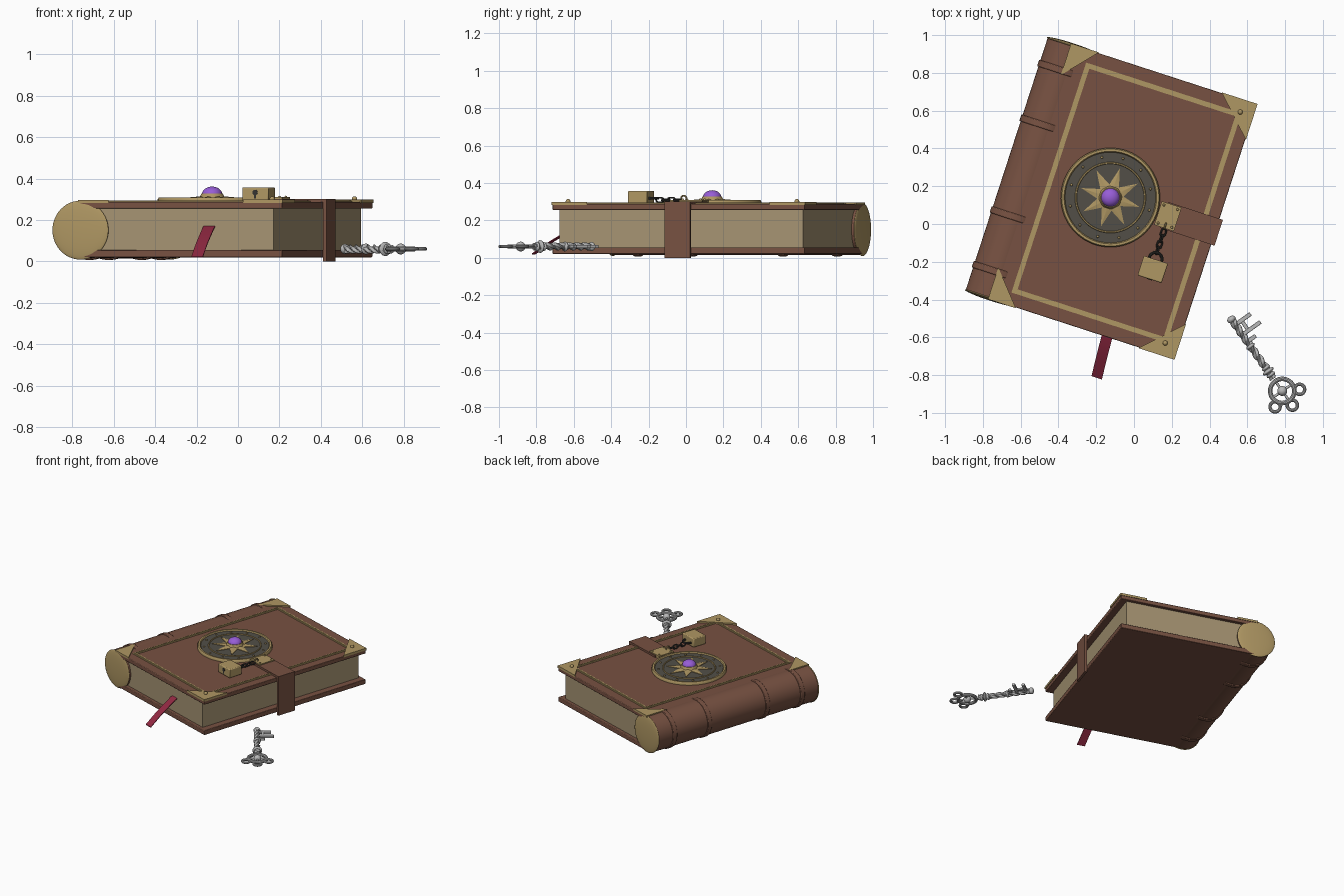
import bpy, bmesh
from math import pi, sin, cos, radians, copysign
from mathutils import Matrix, Vector

cube = bpy.data.objects.get("Cube")
if cube:
    bpy.data.objects.remove(cube, do_unlink=True)

T = Matrix.Translation
def R(deg, axis):
    return Matrix.Rotation(radians(deg), 4, axis)

# Book lies turned on the ground; the key floats beside it, pointing along its own x
BOOK = T((-.125, .14, 0)) @ R(-18, 'Z')
KEY = T((.785, -.884, .06)) @ R(125.4, 'Z')

def material(name, *rgb):
    m = bpy.data.materials.new(name)
    m.use_nodes = True
    m.diffuse_color = (*rgb, 1)
    m.node_tree.nodes["Principled BSDF"].inputs["Base Color"].default_value = (*rgb, 1)
    return m

LEATHER = material("brown leather", .185, .083, .054)
GOLD = material("old gold", .43, .31, .125)
PAPER = material("aged paper", .38, .295, .17)
SLATE = material("dark slate", .085, .078, .064)
IRON = material("black iron", .035, .033, .03)
GEM = material("purple gem", .31, .11, .68)
RIBBON = material("crimson ribbon", .29, .022, .055)
SILVER = material("silver", .48, .48, .48)

# Shape helpers, each adding to a bmesh
def box(bm, x0, x1, y0, y1, z0, z1):
    size = Matrix.Diagonal((x1 - x0, y1 - y0, z1 - z0, 1))
    mid = T(((x0 + x1) / 2, (y0 + y1) / 2, (z0 + z1) / 2))
    bmesh.ops.create_cube(bm, size=1, matrix=mid @ size)

def rod(bm, r, length, m, r2=None, seg=32):
    bmesh.ops.create_cone(bm, cap_ends=True, segments=seg, radius1=r,
                          radius2=r if r2 is None else r2, depth=length, matrix=m)

def ball(bm, loc, rx, ry=None, rz=None, seg=16):
    m = T(loc) @ Matrix.Diagonal((rx, ry or rx, rz or rx, 1))
    bmesh.ops.create_uvsphere(bm, u_segments=seg * 2, v_segments=seg, radius=1, matrix=m)

def loft(bm, rings, closed=False):
    vs = [[bm.verts.new(p) for p in ring] for ring in rings]
    for a, b in zip(vs, vs[1:] + (vs[:1] if closed else [])):
        for i in range(len(a)):
            bm.faces.new((a[i - 1], a[i], b[i], b[i - 1]))
    if not closed:
        bm.faces.new(vs[0])
        bm.faces.new(vs[-1])

def prism(bm, pts, z0, z1):
    loft(bm, [[(x, y, z) for x, y in pts] for z in (z0, z1)])

def hoop(bm, radius, profile, m, stretch=0, seg=32):
    rings = []
    for i in range(seg):
        a = 2 * pi * (i + .5) / seg
        rings.append([m @ Vector(((radius + d) * cos(a),
                     (radius + d) * sin(a) + copysign(stretch, sin(a)), z)) for d, z in profile])
    loft(bm, rings, True)

def round_profile(r, n=10):
    return [(r * cos(2 * pi * i / n), r * sin(2 * pi * i / n)) for i in range(n)]

def flat_profile(w, h):
    return [(-w, 0), (w, 0), (w, h * .6), (w * .5, h), (-w * .5, h), (-w, h * .6)]

def part(name, mat, frame, build, bevel=0):
    bm = bmesh.new()
    build(bm)
    bmesh.ops.recalc_face_normals(bm, faces=bm.faces)
    me = bpy.data.meshes.new(name)
    bm.to_mesh(me)
    bm.free()
    me.materials.append(mat)
    ob = bpy.data.objects.new(name, me)
    bpy.context.collection.objects.link(ob)
    ob.matrix_world = frame
    if bevel:
        mod = ob.modifiers.new("Bevel", 'BEVEL')
        mod.width, mod.segments = bevel, 2
    bpy.ops.object.select_all(action='DESELECT')
    ob.select_set(True)
    bpy.context.view_layer.objects.active = ob
    bpy.ops.object.shade_smooth_by_angle(angle=radians(35))
    return ob

TOP = .287          # upper face of the front cover
SPINE = (-.44, .151)  # spine axis

# Covers and pages
part("front_cover", LEATHER, BOOK, lambda b: box(b, -.44, .584, -.708, .708, .255, TOP), .004)
part("back_cover", LEATHER, BOOK, lambda b: box(b, -.44, .584, -.708, .708, .02, .056), .004)
part("pages", PAPER, BOOK, lambda b: box(b, -.44, .534, -.685, .685, .05, .26))

# Rounded spine with raised bands and domed end caps
def along(v):
    return T((SPINE[0], v, SPINE[1])) @ R(90, 'X')
part("spine", LEATHER, BOOK, lambda b: rod(b, .137, 1.41, along(0), seg=64))
def bands(b):
    for v in (-.56, -.255, .255, .56):
        rod(b, .144, .036, along(v), seg=64)
part("spine_bands", LEATHER, BOOK, bands, .004)
def caps(b):
    for s in (-1, 1):
        ball(b, (SPINE[0], s * .702, SPINE[1]), .142, .014, .142, 24)
part("spine_caps", GOLD, BOOK, caps)

# Gold border on the cover
def border(b):
    x0, x1, y = -.343, .522, .64
    for w, h in ((.026, .004), (.009, .008)):
        g = (.026 - w) / 2
        for s in (-1, 1):
            ya, yb = sorted((s * (y - g), s * (y - g - w)))
            box(b, x0 + g, x1 - g, ya, yb, TOP - .002, TOP + h)
        for x in (x0 + g, x1 - g - w):
            box(b, x, x + w, g - y, y - g, TOP - .002, TOP + h)
part("cover_border", GOLD, BOOK, border)

# Corner plates and their rivets
def corners(b):
    for s in (-1, 1):
        prism(b, [(.588, s * .712), (.388, s * .712), (.588, s * .512)], TOP - .006, TOP + .011)
        prism(b, [(-.45, s * .712), (-.295, s * .712), (-.45, s * .535)], TOP - .006, TOP + .009)
        ball(b, (.514, s * .643, TOP + .014), .013)
part("corner_plates", GOLD, BOOK, corners)

# Medallion: slate disc, gold hoops, star, studs and gem
part("medallion_disc", SLATE, BOOK, lambda b: rod(b, .255, .02, T((0, 0, TOP + .004)), seg=64))
def medallion(b):
    hoop(b, .251, flat_profile(.012, .022), T((0, 0, TOP)), seg=64)
    hoop(b, .183, flat_profile(.006, .02), T((0, 0, TOP)), seg=64)
    for i in range(12):
        a = 2 * pi * i / 12
        ball(b, (.217 * cos(a), .217 * sin(a), TOP + .014), .007, seg=6)
    rod(b, .066, .03, T((0, 0, TOP + .025)), .052)
part("medallion_trim", GOLD, BOOK, medallion)
def star(b):
    pts = []
    for i in range(16):
        r = .07 if i % 2 else .162
        pts.append((r * cos(i * pi / 8), r * sin(i * pi / 8)))
    loft(b, [[(x * k, y * k, z) for x, y in pts]
             for k, z in ((1, TOP + .012), (1, TOP + .018), (.3, TOP + .028))])
part("medallion_star", GOLD, BOOK, star)
part("gem", GEM, BOOK, lambda b: ball(b, (0, 0, .324), .049, .049, .037))

# Clasp strap folding over the fore edge
def strap(b):
    prism_pts = [(.3, TOP), (.585, TOP), (.585, 0), (.603, 0), (.603, .302), (.3, .302)]
    loft(b, [[(x, y, z) for x, z in prism_pts] for y in (-.072, .072)])
part("strap", LEATHER, BOOK, strap)

# Clasp plate with rivets and staple
def clasp(b):
    box(b, .265, .375, -.066, .066, TOP, .31)
    for x in (.282, .358):
        for y in (-.05, .05):
            ball(b, (x, y, .31), .007, seg=6)
    hoop(b, .015, round_profile(.005), T((.322, -.055, .317)) @ R(90, 'Y'), seg=20)
part("clasp_plate", GOLD, BOOK, clasp)

# Chain and padlock
def chain(b):
    for i in range(4):
        m = T((.324, -.09 - i * .033, .309)) @ R(90 * (i % 2) + 20, 'Y')
        hoop(b, .013, round_profile(.005, 8), m, .008, 20)
    hoop(b, .034, round_profile(.008), T((.328, -.235, .318)))
part("chain_and_shackle", IRON, BOOK, chain)
part("padlock", GOLD, BOOK, lambda b: box(b, .264, .398, -.347, -.238, TOP + .003, .357), .006)
def keyhole(b):
    rod(b, .013, .004, T((.331, -.348, .332)) @ R(90, 'X'))
    box(b, .326, .336, -.35, -.346, .303, .332)
part("keyhole", IRON, BOOK, keyhole)

# Bookmark ribbon hanging out of the pages
def ribbon(b):
    loft(b, [[(u - .029, v, z), (u + .029, v, z), (u + .029, v, z + .006), (u - .029, v, z + .006)]
             for u, v, z in ((.205, -.66, .172), (.21, -.7, .16), (.218, -.83, .085), (.226, -.93, .018))])
part("bookmark_ribbon", RIBBON, BOOK, ribbon)

# Key: ringed bow, twisted shaft with collars, and teeth
def bow(b):
    hoop(b, .064, round_profile(.012), Matrix())
    ball(b, (0, 0, 0), .026)
    for a in range(0, 360, 90):
        rod(b, .007, .06, R(a, 'Z') @ T((.035, 0, 0)) @ R(90, 'Y'), seg=12)
    for a in (120, 180, 240):
        hoop(b, .027, round_profile(.009), R(a, 'Z') @ T((.092, 0, 0)), seg=24)
part("key_bow", SILVER, KEY, bow)
def shaft(b):
    rings = []
    for i in range(81):
        ring = []
        for k in range(24):
            t = 2 * pi * k / 24
            r = .0165 + .0055 * cos(3 * t)
            a = t + i * .2
            ring.append((.08 + i * .0048, r * cos(a), r * sin(a)))
        rings.append(ring)
    loft(b, rings)
    for x, r in ((.105, .025), (.128, .034), (.15, .024), (.29, .026), (.465, .024)):
        ball(b, (x, 0, 0), .012 if x < .4 else .018, r, r)
part("key_shaft", SILVER, KEY, shaft)
def teeth(b):
    for x, reach in ((.43, .1), (.365, .118), (.32, .055)):
        box(b, x - .011, x + .011, -reach, 0, -.009, .009)
    box(b, .365, .43, -.05, -.03, -.008, .008)
part("key_teeth", SILVER, KEY, teeth, .003)
